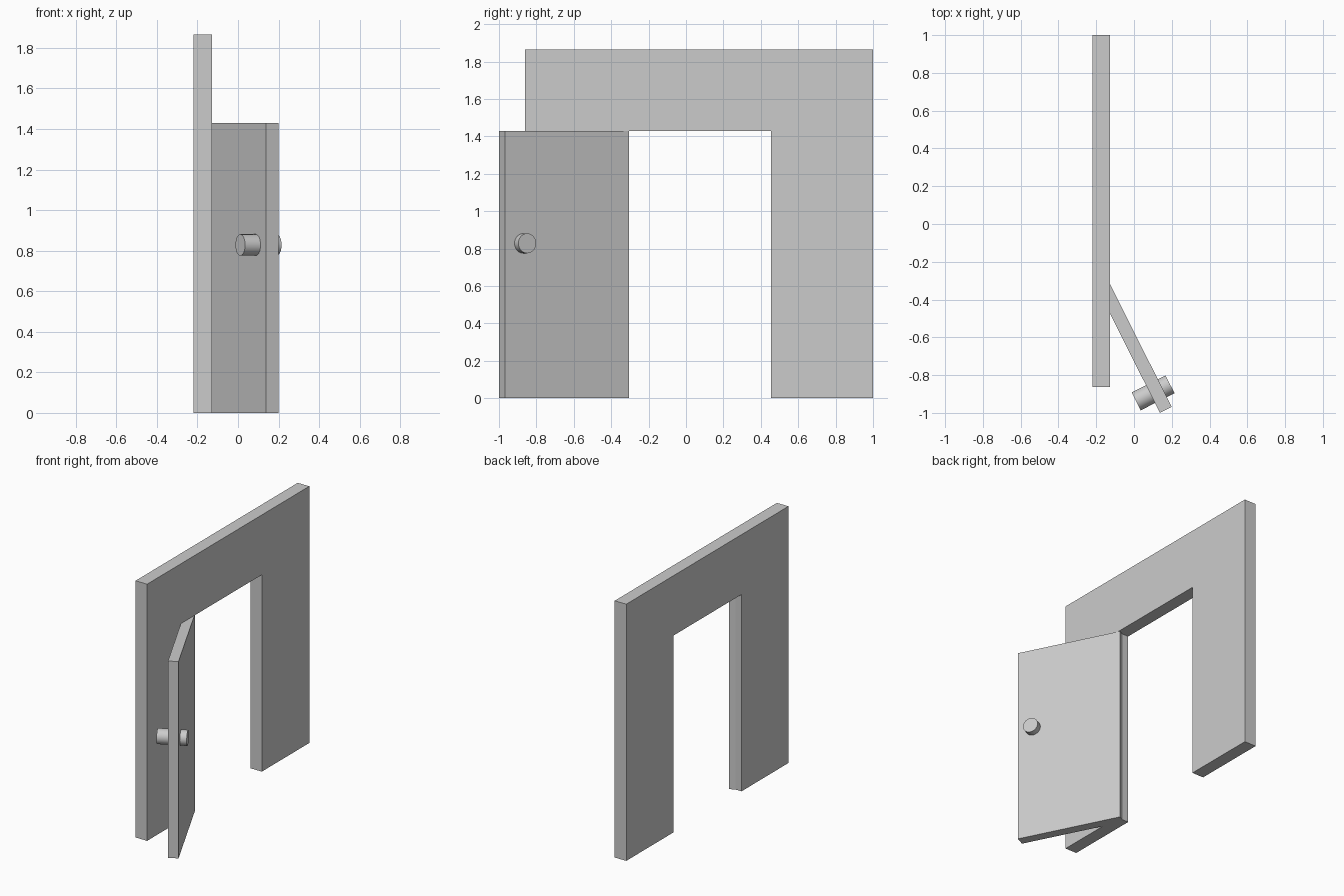
import bpy, bmesh
from math import radians, sin, cos, pi
from mathutils import Vector, Matrix

if "Cube" in bpy.data.objects:
    bpy.data.objects.remove(bpy.data.objects["Cube"])


def slab(name, profile, x0, x1):
    """Extrude a (y, z) outline along x."""
    bm = bmesh.new()
    face = bm.faces.new([bm.verts.new((x0, y, z)) for y, z in profile])
    new = bmesh.ops.extrude_face_region(bm, geom=[face])["geom"]
    bmesh.ops.translate(bm, vec=(x1 - x0, 0, 0),
                        verts=[v for v in new if isinstance(v, bmesh.types.BMVert)])
    bmesh.ops.recalc_face_normals(bm, faces=bm.faces)
    mesh = bpy.data.meshes.new(name)
    bm.to_mesh(mesh)
    bm.free()
    obj = bpy.data.objects.new(name, mesh)
    bpy.context.collection.objects.link(obj)
    return obj


WALL_TOP, DOOR_TOP = 1.865, 1.43
SWING = radians(26.7)

# Wall with a doorway cut through to the floor
slab("wall", [(-0.862, 0), (-0.323, 0), (-0.323, DOOR_TOP), (0.455, DOOR_TOP),
              (0.455, 0), (1.0, 0), (1.0, WALL_TOP), (-0.862, WALL_TOP)],
     -0.22, -0.127)

# Door leaf, swung open about its hinge corner
door = slab("door", [(-0.742, 0), (0, 0), (0, DOOR_TOP), (-0.742, DOOR_TOP)], -0.07, 0)
door.location = (-0.134, -0.305, 0)
door.rotation_euler.z = SWING

# Door knob passing through the leaf
bpy.ops.mesh.primitive_cylinder_add(vertices=32, radius=0.053, depth=0.201,
                                    location=(0.101, -0.894, 0.828),
                                    rotation=(0, pi / 2, SWING))
bpy.context.object.name = "door_knob"
bpy.ops.object.shade_smooth_by_angle()
